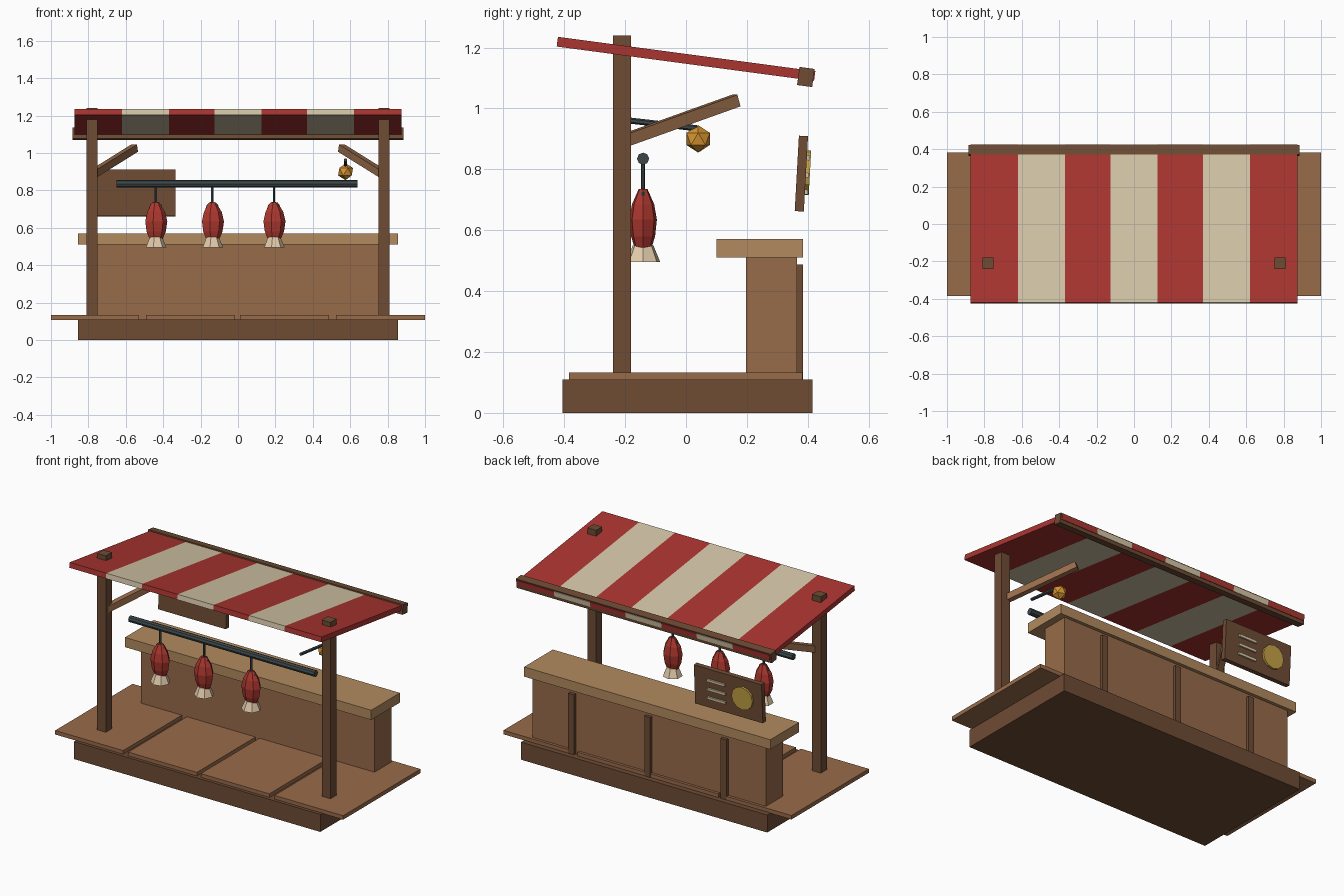
import bpy, bmesh
from math import radians, sin, cos, pi
from mathutils import Vector, Matrix

if "Cube" in bpy.data.objects:
    bpy.data.objects.remove(bpy.data.objects["Cube"])


def material(name, rgb):
    m = bpy.data.materials.new(name)
    m.diffuse_color = [(c / 255) ** 2.2 for c in rgb] + [1]
    m.use_nodes = True
    m.node_tree.nodes["Principled BSDF"].inputs["Base Color"].default_value = m.diffuse_color
    return m


DARK = material("dark_wood", (110, 77, 55))
WOOD = material("wood", (150, 106, 75))
LIGHT = material("light_wood", (176, 136, 95))
RED = material("red_cloth", (170, 56, 52))
CREAM = material("cream_cloth", (212, 197, 167))
METAL = material("dark_metal", (62, 72, 74))
MEAT = material("meat", (172, 58, 50))
BONE = material("frill", (226, 203, 170))
AMBER = material("amber", (214, 148, 52))
GOLD = material("gold", (196, 160, 72))


def finish(name, bm, mat, matrix=Matrix()):
    bmesh.ops.recalc_face_normals(bm, faces=bm.faces)
    me = bpy.data.meshes.new(name)
    bm.to_mesh(me)
    bm.free()
    me.materials.append(mat)
    ob = bpy.data.objects.new(name, me)
    ob.matrix_world = matrix
    bpy.context.collection.objects.link(ob)
    return ob


def box(name, size, loc, mat, frame=Matrix()):
    bm = bmesh.new()
    bmesh.ops.create_cube(bm, size=1)
    bmesh.ops.scale(bm, vec=size, verts=bm.verts)
    return finish(name, bm, mat, frame @ Matrix.Translation(loc))


def span(name, x, y, z, mat):
    lo, hi = Vector((x[0], y[0], z[0])), Vector((x[1], y[1], z[1]))
    return box(name, hi - lo, (lo + hi) / 2, mat)


def along(a, b):
    """Frame centred between a and b, local z pointing from a to b."""
    d = Vector(b) - Vector(a)
    frame = Matrix.Translation((Vector(a) + Vector(b)) / 2) @ d.to_track_quat('Z', 'Y').to_matrix().to_4x4()
    return frame, d.length


def rod(name, a, b, r, sides, mat):
    frame, length = along(a, b)
    bm = bmesh.new()
    bmesh.ops.create_cone(bm, cap_ends=True, segments=sides, radius1=r, radius2=r, depth=length)
    return finish(name, bm, mat, frame)


def lathe(name, profile, sides, loc, mat, flat=1.0):
    """Closed low-poly turned shape from (radius, z) pairs."""
    bm = bmesh.new()
    rings = [[bm.verts.new((r * cos(2 * pi * i / sides), flat * r * sin(2 * pi * i / sides), z))
              for i in range(sides)] for r, z in profile]
    for lo, hi in zip(rings, rings[1:]):
        for i in range(sides):
            j = (i + 1) % sides
            bm.faces.new((lo[i], lo[j], hi[j], hi[i]))
    bm.faces.new(rings[0])
    bm.faces.new(rings[-1])
    return finish(name, bm, mat, Matrix.Translation(loc))


# Platform and deck boards
span("platform_base", (-0.855, 0.855), (-0.405, 0.415), (0, 0.11), DARK)
for i, (a, b) in enumerate([(-1, -0.528), (-0.493, -0.016), (0.011, 0.487), (0.523, 1)]):
    span(f"deck_board_{i + 1}", (a, b), (-0.385, 0.382), (0.108, 0.133), WOOD)

# Counter with back battens
span("counter_body", (-0.81, 0.81), (0.197, 0.365), (0.11, 0.512), WOOD)
span("counter_top", (-0.855, 0.855), (0.1, 0.385), (0.51, 0.571), LIGHT)
for i, x in enumerate((-0.53, 0, 0.53)):
    span(f"counter_batten_{i + 1}", (x - 0.02, x + 0.02), (0.36, 0.384), (0.11, 0.487), DARK)

# Posts and diagonal braces
for side, s in (("left", -1), ("right", 1)):
    span(f"{side}_post", sorted((s * 0.75, s * 0.81)), (-0.24, -0.18), (0.11, 1.24), DARK)
    frame, length = along((s * 0.768, -0.21, 0.892), (s * 0.553, 0.165, 1.026))
    box(f"{side}_brace", (0.036, 0.04, length), (0, 0, 0), WOOD, frame)

# Sloping striped canopy with a bar on its low edge
slope = Matrix.Translation((0, 0, 1.163)) @ Matrix.Rotation(radians(-7.6), 4, 'X')
edges = [-0.875, -0.62, -0.37, -0.125, 0.125, 0.37, 0.62, 0.875]
for i, (a, b) in enumerate(zip(edges, edges[1:])):
    box(f"canopy_stripe_{i + 1}", (b - a, 0.853, 0.032), ((a + b) / 2, 0, 0),
        CREAM if i % 2 else RED, slope)
box("canopy_edge_bar", (1.77, 0.05, 0.06), (0, 0.398, -0.007), DARK, slope)

# Hanging rail with three meat joints
RY = -0.141
rod("hanging_rail", (-0.65, RY, 0.835), (0.64, RY, 0.835), 0.02, 8, METAL)
for i, x in enumerate((-0.44, -0.137, 0.192)):
    n = i + 1
    rod(f"hook_rod_{n}", (x, RY, 0.835), (x, RY, 0.72), 0.007, 6, METAL)
    bpy.ops.mesh.primitive_torus_add(major_segments=10, minor_segments=5, major_radius=0.03,
                                     minor_radius=0.007, location=(x, RY, 0.702),
                                     rotation=(pi / 2, 0, 0))
    ring = bpy.context.object
    ring.name = f"hook_ring_{n}"
    ring.data.materials.append(METAL)
    lathe(f"meat_joint_{n}", [(0.037, 0.54), (0.054, 0.58), (0.062, 0.635), (0.05, 0.685), (0.02, 0.735)],
          7, (x, RY, 0), MEAT, 0.75)
    lathe(f"joint_frill_{n}", [(0.058, 0.495), (0.035, 0.55)], 7, (x, RY, 0), BONE)

# Lantern on its arm
rod("lantern_arm", (0.575, -0.2, 0.962), (0.575, 0.036, 0.935), 0.01, 6, METAL)
bm = bmesh.new()
bmesh.ops.create_icosphere(bm, subdivisions=1, radius=0.045)
finish("lantern", bm, AMBER, Matrix.Translation((0.575, 0.04, 0.9)))

# Tilted sign board with disc and bars on the customer side
tilt = Matrix.Translation((-0.57, 0.379, 0.786)) @ Matrix.Rotation(radians(-3.2), 4, 'X')
box("sign_board", (0.47, 0.03, 0.248), (0, 0, 0), DARK, tilt)
disc = rod("sign_disc", (0, 0.01, 0), (0, 0.028, 0), 0.073, 12, GOLD)
disc.matrix_world = tilt @ Matrix.Translation((-0.103, 0, 0.004)) @ disc.matrix_world
for i, z in enumerate((0.053, -0.004, -0.06)):
    box(f"sign_bar_{i + 1}", (0.125, 0.016, 0.016), (0.08, 0.017, z), CREAM, tilt)
